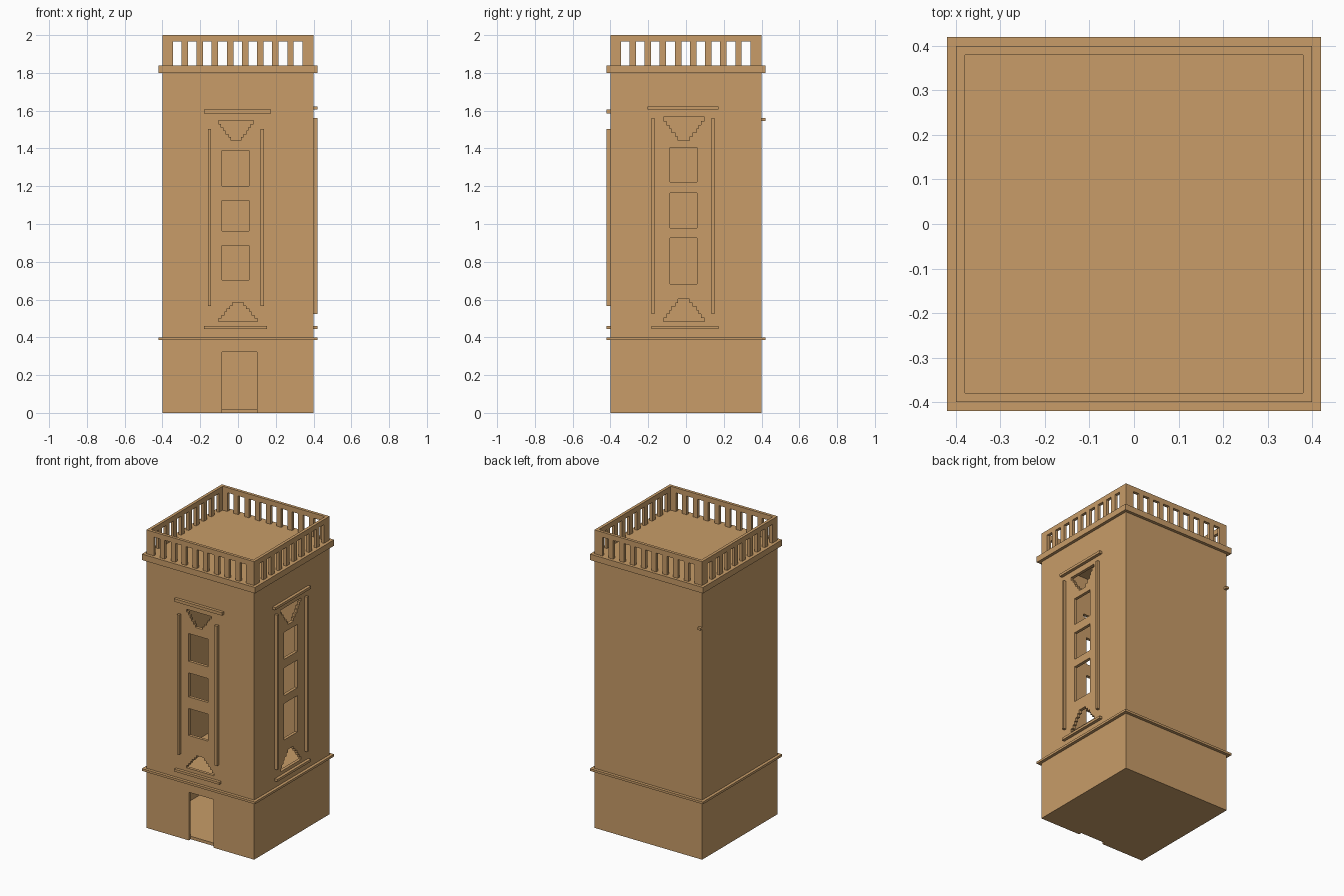
import bpy, bmesh

if "Cube" in bpy.data.objects:
    bpy.data.objects.remove(bpy.data.objects["Cube"])

stone = bpy.data.materials.new("sandstone")
stone.diffuse_color = (0.58, 0.335, 0.138, 1)
stone.use_nodes = True
stone.node_tree.nodes["Principled BSDF"].inputs["Base Color"].default_value = stone.diffuse_color


def finish(name, bm):
    bmesh.ops.remove_doubles(bm, verts=bm.verts, dist=1e-5)
    bmesh.ops.recalc_face_normals(bm, faces=bm.faces)
    me = bpy.data.meshes.new(name)
    bm.to_mesh(me)
    bm.free()
    me.materials.append(stone)
    ob = bpy.data.objects.new(name, me)
    bpy.context.collection.objects.link(ob)
    return ob


def box(name, x0, x1, y0, y1, z0, z1):
    bm = bmesh.new()
    bmesh.ops.create_cube(bm, size=1)
    for v in bm.verts:
        v.co = (x1 if v.co.x > 0 else x0, y1 if v.co.y > 0 else y0, z1 if v.co.z > 0 else z0)
    return finish(name, bm)


def place(side, u, d, z):
    # u runs along the wall, d is the distance from the tower axis
    return {"front": (u, -d, z), "back": (u, d, z), "right": (d, u, z), "left": (-d, u, z)}[side]


def panel(name, side, z0, z1, holes=()):
    """Thin wall with rectangular holes (u0, u1, z0, z1), made from a cell grid."""
    h = 0.40 if side in ("front", "back") else 0.38
    us = sorted({-h, h} | {round(c, 4) for r in holes for c in r[:2]})
    zs = sorted({z0, z1} | {round(c, 4) for r in holes for c in r[2:]})

    def solid(i, j):
        if not (0 <= i < len(us) - 1 and 0 <= j < len(zs) - 1):
            return False
        u, z = (us[i] + us[i + 1]) / 2, (zs[j] + zs[j + 1]) / 2
        return not any(a < u < b and c < z < d for a, b, c, d in holes)

    bm = bmesh.new()

    def quad(pts):
        bm.faces.new([bm.verts.new(place(side, *p)) for p in pts])

    o, n = 0.40, 0.38
    for i in range(len(us) - 1):
        for j in range(len(zs) - 1):
            if not solid(i, j):
                continue
            a, b, c, d = us[i], us[i + 1], zs[j], zs[j + 1]
            for k in (o, n):
                quad([(a, k, c), (b, k, c), (b, k, d), (a, k, d)])
            for u, di in ((a, -1), (b, 1)):
                if not solid(i + di, j):
                    quad([(u, o, c), (u, n, c), (u, n, d), (u, o, d)])
            for z, dj in ((c, -1), (d, 1)):
                if not solid(i, j + dj):
                    quad([(a, o, z), (b, o, z), (b, n, z), (a, n, z)])
    return finish(name, bm)


def stepped(centre, half, z_wide, z_tip):
    """Stepped ornament opening, wide at z_wide and narrow at z_tip."""
    fr = (1.0, 0.84, 0.70, 0.60, 0.42, 0.28)
    s = (z_tip - z_wide) / len(fr)
    return [(centre - half * f, centre + half * f,
             min(z_wide + s * k, z_wide + s * (k + 1)),
             max(z_wide + s * k, z_wide + s * (k + 1))) for k, f in enumerate(fr)]


def strip(name, side, u0, u1, z0, z1):
    p, q = place(side, u0, 0.40, z0), place(side, u1, 0.42, z1)
    box(name, min(p[0], q[0]), max(p[0], q[0]), min(p[1], q[1]), max(p[1], q[1]), z0, z1)


# openings in each wall
door = [(-0.085, 0.10, 0.0, 0.323)]
front = [(-0.086, 0.058, a, b) for a, b in ((0.704, 0.885), (0.963, 1.124), (1.202, 1.388))]
front += stepped(-0.011, 0.093, 1.547, 1.442) + stepped(0.0, 0.103, 0.483, 0.584)
right = [(-0.086, 0.058, a, b) for a, b in ((0.682, 0.926), (0.979, 1.165), (1.223, 1.404))]
right += stepped(-0.011, 0.109, 1.567, 1.442) + stepped(-0.011, 0.109, 0.483, 0.603)
rail = [(-0.345 + 0.08 * k, -0.299 + 0.08 * k, 1.84, 1.966) for k in range(9)]

# walls: base, shaft and pierced parapet
for side in ("front", "back", "left", "right"):
    panel(side + "_base_wall", side, 0.0, 0.385, door if side == "front" else ())
    panel(side + "_shaft_wall", side, 0.40, 1.80, {"front": front, "right": right}.get(side, ()))
    panel(side + "_parapet", side, 1.84, 2.0, rail)

# floors and projecting slabs
box("ground_floor", -0.38, 0.38, -0.38, 0.38, 0.0, 0.02)
box("middle_slab", -0.42, 0.42, -0.42, 0.42, 0.385, 0.40)
box("roof_slab", -0.42, 0.42, -0.42, 0.42, 1.80, 1.84)

# raised frame strips around the window columns
strip("front_left_strip", "front", -0.16, -0.144, 0.566, 1.504)
strip("front_right_strip", "front", 0.118, 0.138, 0.566, 1.504)
strip("front_top_strip", "front", -0.18, 0.175, 1.585, 1.605)
strip("front_bottom_strip", "front", -0.18, 0.154, 0.445, 0.461)
strip("right_near_strip", "right", -0.182, -0.166, 0.524, 1.562)
strip("right_far_strip", "right", 0.135, 0.152, 0.524, 1.562)
strip("right_top_strip", "right", -0.203, 0.173, 1.605, 1.622)
strip("right_bottom_strip", "right", -0.182, 0.173, 0.445, 0.461)

# small stub on the back wall near the corner
strip("back_stub", "back", -0.40, -0.38, 1.545, 1.561)
